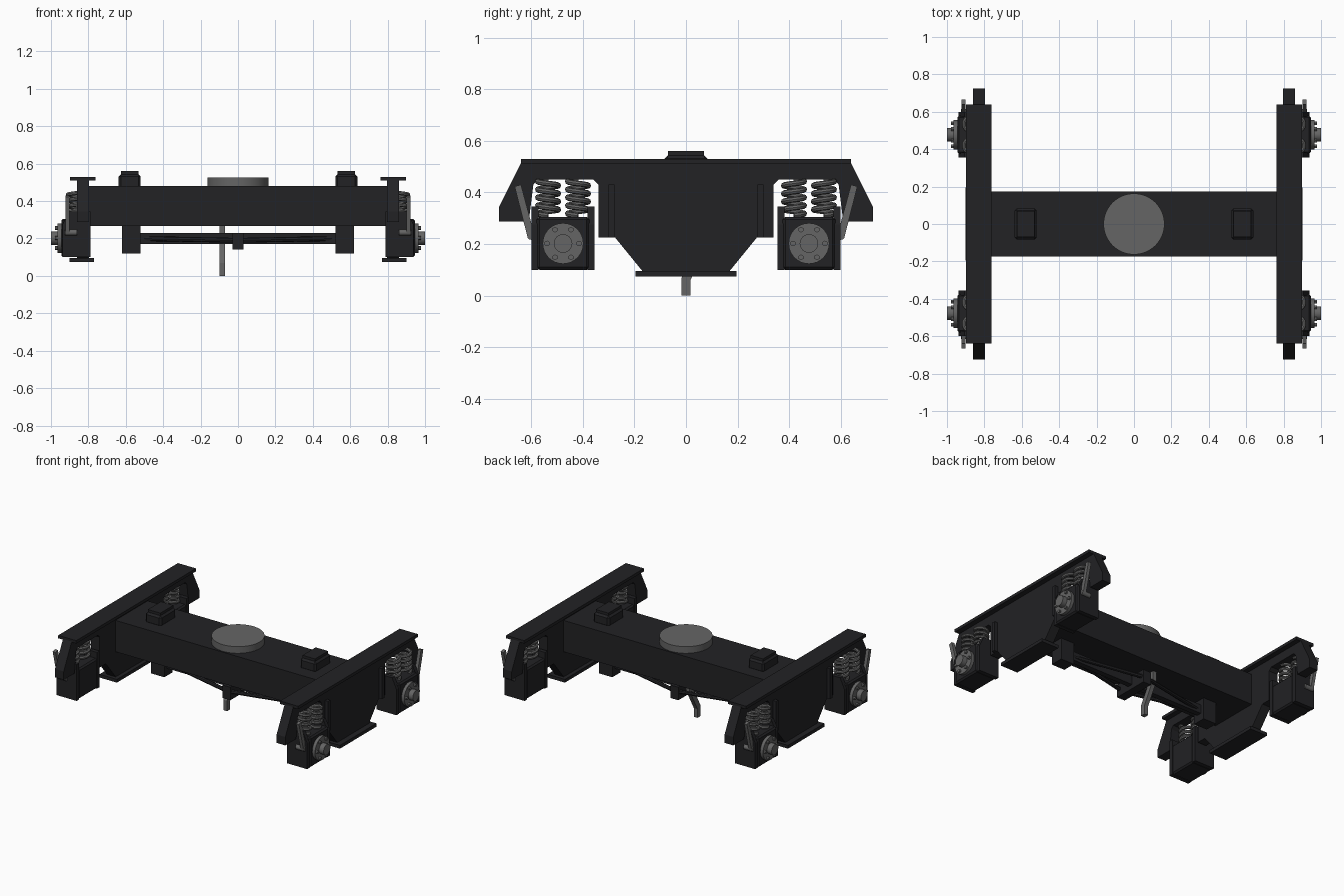
import bpy, bmesh, math
from mathutils import Matrix, Vector

if "Cube" in bpy.data.objects:
    bpy.data.objects.remove(bpy.data.objects["Cube"])


def mat(name, c):
    m = bpy.data.materials.new(name)
    m.diffuse_color = (*c, 1)
    m.use_nodes = True
    m.node_tree.nodes["Principled BSDF"].inputs["Base Color"].default_value = m.diffuse_color
    return m


DARK = mat("dark_paint", (0.016, 0.016, 0.018))
STEEL = mat("steel", (0.13, 0.13, 0.13))


def finish(name, mesh, material, mirror="", bevel=0, smooth=False):
    ob = bpy.data.objects.new(name, mesh)
    bpy.context.collection.objects.link(ob)
    mesh.materials.clear()
    mesh.materials.append(material)
    if bevel:
        b = ob.modifiers.new("bevel", 'BEVEL')
        b.width, b.segments = bevel, 1
    if mirror:
        m = ob.modifiers.new("mirror", 'MIRROR')
        m.use_axis = [a in mirror for a in "xyz"]
        m.use_mirror_merge = False
    if smooth:
        bpy.ops.object.select_all(action='DESELECT')
        ob.select_set(True)
        bpy.context.view_layer.objects.active = ob
        bpy.ops.object.shade_smooth_by_angle(angle=math.radians(40))
    return ob


def from_bm(name, bm, *args, **kw):
    bmesh.ops.recalc_face_normals(bm, faces=bm.faces)
    mesh = bpy.data.meshes.new(name)
    bm.to_mesh(mesh)
    bm.free()
    return finish(name, mesh, *args, **kw)


def box(name, x, y, z, material=DARK, **kw):
    bm = bmesh.new()
    bmesh.ops.create_cube(bm, size=1)
    for v in bm.verts:
        for i, (a, b) in enumerate((x, y, z)):
            v.co[i] = (a + b) / 2 + v.co[i] * (b - a)
    return from_bm(name, bm, material, **kw)


def prism(name, pts, axis, a, b, material=DARK, **kw):
    """Extrude a profile along x (points are y,z) or y (points are x,z)."""
    bm = bmesh.new()
    put = (lambda p, t: (t, p[0], p[1])) if axis == "x" else (lambda p, t: (p[0], t, p[1]))
    f = bm.faces.new([bm.verts.new(put(p, a)) for p in pts])
    r = bmesh.ops.extrude_face_region(bm, geom=[f])
    d = Vector(put((0, 0), b - a))
    bmesh.ops.translate(bm, vec=d, verts=[v for v in r["geom"] if isinstance(v, bmesh.types.BMVert)])
    return from_bm(name, bm, material, **kw)


def rod(name, p, q, r, material=STEEL, seg=24, **kw):
    p, q = Vector(p), Vector(q)
    bm = bmesh.new()
    bmesh.ops.create_cone(bm, cap_ends=True, segments=seg, radius1=r, radius2=r, depth=(q - p).length)
    rot = (q - p).to_track_quat('Z', 'Y').to_matrix().to_4x4()
    bm.transform(Matrix.Translation((p + q) / 2) @ rot)
    return from_bm(name, bm, material, smooth=seg > 8, **kw)


def spring(name, x, y, z0, z1, r, wire, turns):
    cu = bpy.data.curves.new(name, 'CURVE')
    cu.dimensions, cu.bevel_depth, cu.bevel_resolution, cu.use_fill_caps = '3D', wire, 2, True
    s = cu.splines.new('POLY')
    n = int(turns * 18)
    s.points.add(n)
    for i, p in enumerate(s.points):
        a = 2 * math.pi * turns * i / n
        p.co = (x + r * math.cos(a), y + r * math.sin(a), z0 + (z1 - z0) * i / n, 1)
    tmp = bpy.data.objects.new("tmp", cu)
    bpy.context.collection.objects.link(tmp)
    bpy.context.view_layer.update()
    mesh = bpy.data.meshes.new_from_object(tmp.evaluated_get(bpy.context.evaluated_depsgraph_get()))
    bpy.data.objects.remove(tmp)
    finish(name, mesh, STEEL, mirror="xy", smooth=True)


# Cross beam with centre bearing and side bearers
box("bolster_beam", (-0.81, 0.81), (-0.173, 0.173), (0.268, 0.48))
rod("centre_bearing", (0, 0, 0.475), (0, 0, 0.525), 0.163, seg=48)
box("side_bearer", (0.52, 0.638), (-0.083, 0.083), (0.47, 0.543), mirror="x", bevel=0.012)
box("side_bearer_pad", (0.532, 0.626), (-0.07, 0.07), (0.53, 0.56), mirror="x")

# Side frames: one half profile mirrored in y
half = [(0.64, 0.515), (0.725, 0.345), (0.725, 0.288), (0.61, 0.288), (0.592, 0.43), (0.575, 0.45),
        (0.36, 0.45), (0.34, 0.43), (0.34, 0.225), (0.275, 0.225), (0.165, 0.09)]
prism("side_frame", half + [(-y, z) for y, z in reversed(half)], "x", 0.797, 0.862, mirror="x")
box("top_flange", (0.763, 0.898), (-0.64, 0.64), (0.51, 0.53), mirror="x")
box("bottom_flange", (0.77, 0.9), (-0.195, 0.195), (0.074, 0.096), mirror="x")
box("frame_rib", (0.855, 0.885), (0.277, 0.3), (0.225, 0.43), mirror="xy")

# Axle boxes with guide plates and bolted covers
AY, AZ = 0.477, 0.202
box("axle_box", (0.788, 0.945), (AY - 0.102, AY + 0.102), (0.1, 0.305), mirror="xy", bevel=0.01)
guide = [(0.788, 0.1), (0.938, 0.1), (0.938, 0.275), (0.905, 0.345), (0.788, 0.345)]
for y in (0.355, 0.573):
    prism("axle_box_guide", guide, "y", y, y + 0.027, mirror="xy")
rod("axle_cover", (0.93, AY, AZ), (0.966, AY, AZ), 0.079, mirror="xy", seg=32)
rod("axle_hub", (0.96, AY, AZ), (1.0, AY, AZ), 0.036, mirror="xy")
for i in range(6):
    a = i * math.pi / 3
    y, z = AY + 0.062 * math.cos(a), AZ + 0.062 * math.sin(a)
    rod("cover_bolt", (0.96, y, z), (0.979, y, z), 0.011, seg=6, mirror="xy")

# Coil springs and dampers
for y in (0.419, 0.535):
    spring("coil_spring", 0.87, y, 0.31, 0.45, 0.04, 0.011, 4.5)
prism("damper_arm", [(0.64, 0.43), (0.665, 0.423), (0.615, 0.228), (0.588, 0.236)], "x", 0.9, 0.922,
      STEEL, mirror="xy")
rod("damper_pin", (0.86, 0.6, 0.232), (0.926, 0.6, 0.232), 0.016, seg=12, mirror="xy")

# Brake rigging under the beam
box("brake_block", (0.52, 0.62), (-0.045, 0.045), (0.12, 0.275), mirror="x")
box("brake_beam", (-0.53, 0.53), (-0.018, 0.018), (0.17, 0.23))
for y in (-0.11, 0.11):
    rod("brake_truss_rod", (0.53, 0, 0.2), (0, y, 0.19), 0.013, DARK, seg=8, mirror="x")
box("brake_strut", (-0.03, 0.03), (-0.125, 0.125), (0.142, 0.23))
lever = [(-0.017, 0), (0.017, 0), (0.017, 0.06), (0.1, 0.21), (0.1, 0.275), (0.065, 0.275),
         (0.065, 0.22), (-0.017, 0.07)]
prism("brake_lever", lever, "x", -0.098, -0.07, STEEL)
